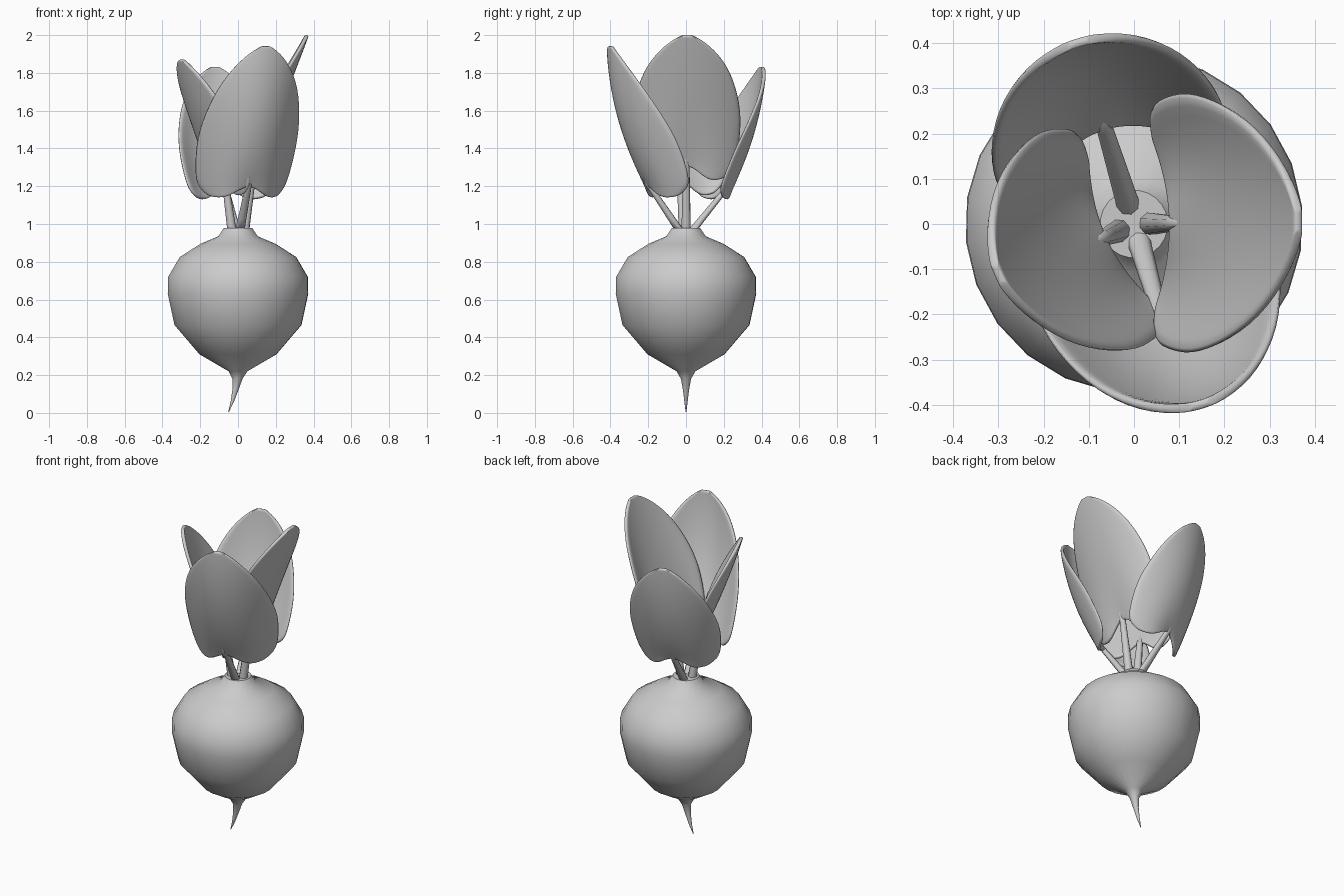
import bpy, bmesh, math
from mathutils import Vector

if "Cube" in bpy.data.objects:
    bpy.data.objects.remove(bpy.data.objects["Cube"])


def finish(name, bm):
    bmesh.ops.recalc_face_normals(bm, faces=bm.faces)
    me = bpy.data.meshes.new(name)
    bm.to_mesh(me)
    bm.free()
    ob = bpy.data.objects.new(name, me)
    bpy.context.collection.objects.link(ob)
    return ob


def smooth(ob, deg):
    bpy.ops.object.select_all(action='DESELECT')
    bpy.context.view_layer.objects.active = ob
    ob.select_set(True)
    bpy.ops.object.shade_smooth_by_angle(angle=math.radians(deg))


def loft(name, rings, sides):
    """Skin rings given as (centre, radius) in horizontal planes."""
    bm = bmesh.new()
    loops = []
    for c, r in rings:
        loops.append([bm.verts.new((c[0] + r * math.cos(2 * math.pi * (i + .4) / sides),
                                    c[1] + r * math.sin(2 * math.pi * (i + .4) / sides), c[2]))
                      for i in range(sides)])
    for a, b in zip(loops, loops[1:]):
        for i in range(sides):
            j = (i + 1) % sides
            bm.faces.new((a[i], a[j], b[j], b[i]))
    bm.faces.new(loops[0])
    bm.faces.new(loops[-1])
    return finish(name, bm)


def lerp_table(table, t):
    for (a, va), (b, vb) in zip(table, table[1:]):
        if t <= b:
            return va + (vb - va) * (t - a) / (b - a)
    return table[-1][1]


# Root: round body, narrow collar and a bent tail (x shift, radius, height)
root = [(-.05, .002, .005), (-.03, .009, .06), (-.014, .016, .12), (-.003, .027, .18),
        (0, .05, .22), (0, .205, .31), (0, .338, .465), (0, .374, .63), (0, .372, .72),
        (0, .31, .825), (0, .20, .895), (0, .105, .935), (0, .075, .98)]
bulb = loft("root_bulb", [((x, 0, z), r) for x, r, z in root], 24)
smooth(bulb, 50)

# Half width of a leaf along its length
WIDTH = [(0, .195), (.05, .24), (.12, .262), (.25, .277), (.4, .282), (.55, .268), (.7, .232),
         (.8, .193), (.88, .147), (.94, .1), (.98, .055), (1, .02)]


def leaf(name, az, base, mid, tip, width, cup, decay, drop, lean=0):
    """Cupped leaf: spine through (radius, height) points, edges bent to the centre."""
    a = math.radians(az)
    out = Vector((math.cos(a), math.sin(a), 0))
    lat = Vector((-math.sin(a), math.cos(a), 0))
    ctrl = [2 * mid[k] - .5 * (base[k] + tip[k]) for k in (0, 1)]

    def spine(t):
        r, z = [(1 - t) ** 2 * base[k] + 2 * t * (1 - t) * ctrl[k] + t * t * tip[k] for k in (0, 1)]
        return out * r + lat * lean * t + Vector((0, 0, z))

    nu, nv = 12, 14
    bm = bmesh.new()
    rows = []
    for j in range(nv + 1):
        t = .5 - .5 * math.cos(math.pi * j / nv)
        row = []
        for i in range(nu + 1):
            s = 2 * i / nu - 1
            u = s * lerp_table(WIDTH, t) * width
            lobe = math.sin(min(1, abs(s) / .7) * math.pi / 2) ** 2 - 2.5 * max(0, abs(s) - .7) ** 2
            p = spine(t) + lat * u - out * cup * (1 - decay * t) * u * u
            p.z -= drop * lobe * (1 - t) ** 3
            row.append(bm.verts.new(p))
        rows.append(row)
    for p, q in zip(rows, rows[1:]):
        for i in range(nu):
            bm.faces.new((p[i], p[i + 1], q[i + 1], q[i]))
    ob = finish(name, bm)
    m = ob.modifiers.new("thickness", 'SOLIDIFY')
    m.thickness = .02
    m.offset = 0
    m = ob.modifiers.new("round", 'SUBSURF')
    m.levels = m.render_levels = 1
    smooth(ob, 180)

    # Stem running from the collar into the leaf base
    low = out * .035 + Vector((0, 0, .965))
    rings = [(low.lerp(spine(0), k / 4), .026 - .002 * k) for k in range(5)]
    rings.append((spine(.1), .008))
    smooth(loft(name.replace("leaf", "stem"), rings, 8), 60)


leaf("front_leaf", -74, (.20, 1.20), (.36, 1.55), (.425, 1.942), .98, 3.1, .45, .06, .03)
leaf("right_leaf", 1, (.085, 1.31), (.23, 1.65), (.365, 2.0), 1.03, 1.0, .2, .08)
leaf("back_leaf", 107, (.225, 1.19), (.355, 1.48), (.42, 1.832), .95, 2.4, .5, .06)
leaf("left_leaf", 204, (.075, 1.23), (.21, 1.54), (.32, 1.87), .94, 1.2, .2, .08, -.02)
